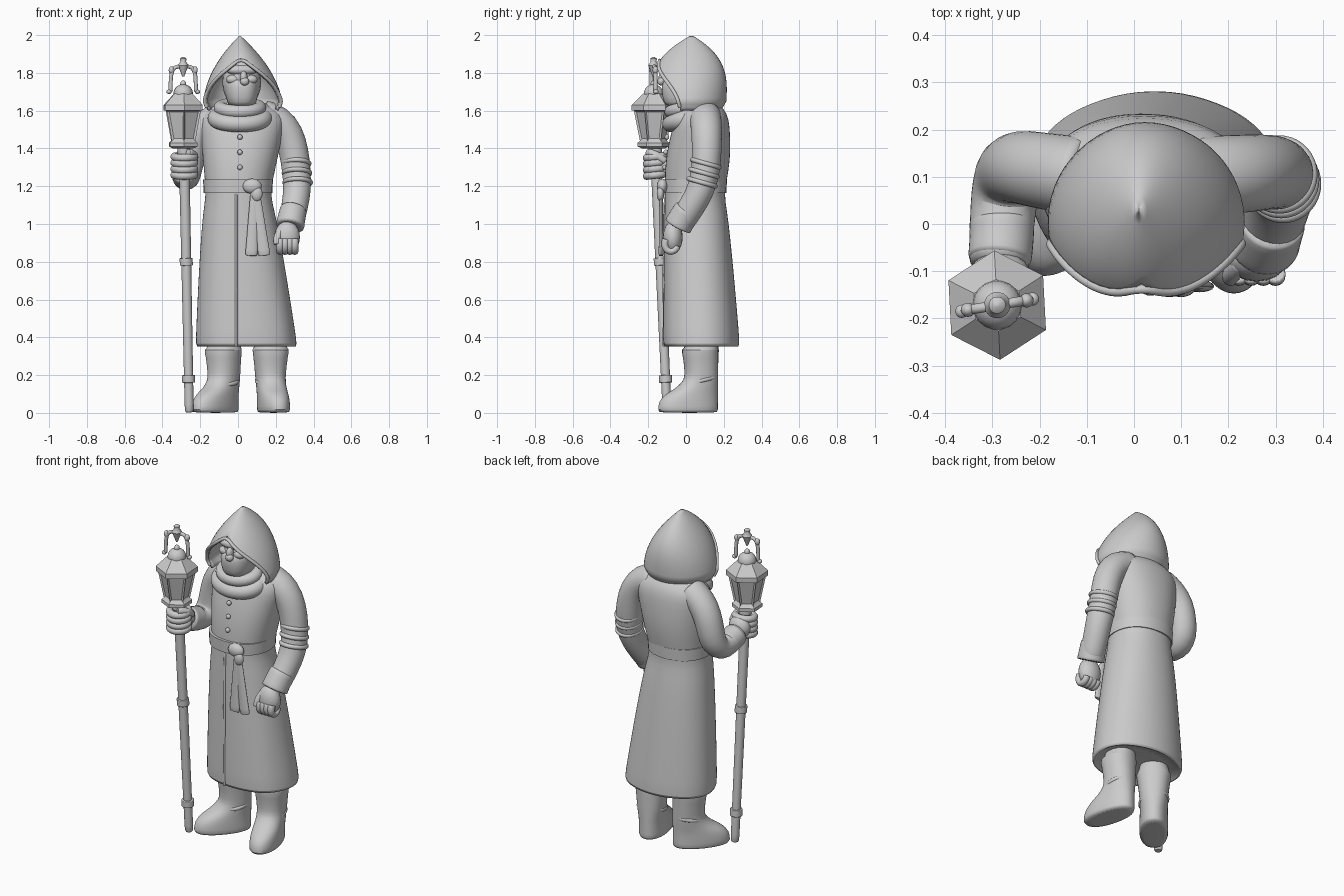
import bpy, bmesh, math
from mathutils import Vector, Matrix
from math import sin, cos, pi, radians

if "Cube" in bpy.data.objects:
    bpy.data.objects.remove(bpy.data.objects["Cube"])

GREY = (.6, .6, .6, 1)
stone = bpy.data.materials.new("stone grey")
stone.use_nodes = True
stone.diffuse_color = GREY
stone.node_tree.nodes["Principled BSDF"].inputs["Base Color"].default_value = GREY


def finish(name, bm, subdivide=1, angle=45):
    """Turn a bmesh into a smooth-shaded object."""
    bmesh.ops.recalc_face_normals(bm, faces=bm.faces)
    mesh = bpy.data.meshes.new(name)
    bm.to_mesh(mesh)
    bm.free()
    mesh.materials.append(stone)
    ob = bpy.data.objects.new(name, mesh)
    bpy.context.collection.objects.link(ob)
    if subdivide:
        smooth = ob.modifiers.new("Smooth", "SUBSURF")
        smooth.levels = smooth.render_levels = subdivide
    bpy.ops.object.select_all(action="DESELECT")
    ob.select_set(True)
    bpy.context.view_layer.objects.active = ob
    bpy.ops.object.shade_smooth_by_angle(angle=radians(angle))
    return ob


def skin(rings, closed=True, caps=True, loop=False):
    """Bridge a row of point rings into a surface."""
    bm = bmesh.new()
    rows = [[bm.verts.new(p) for p in ring] for ring in rings]
    count = len(rows[0])
    for low, high in zip(rows, rows[1:] + rows[:1] if loop else rows[1:]):
        for i in range(count if closed else count - 1):
            j = (i + 1) % count
            bm.faces.new((low[i], low[j], high[j], high[i]))
    if caps:
        bm.faces.new(rows[0])
        bm.faces.new(rows[-1])
    return bm


def ellipse(cx, cy, z, rx, ry, count=32, power=2, wave=0, start=0):
    """Horizontal ring; power squares it off, wave adds cloth folds."""
    ring = []
    for i in range(count):
        a = start + 2 * pi * i / count
        c, s = cos(a), sin(a)
        fold = 1 + wave * (sin(5 * a) + cos(8 * a) / 2)
        ring.append(Vector((cx + rx * fold * math.copysign(abs(c) ** (2 / power), c),
                            cy + ry * fold * math.copysign(abs(s) ** (2 / power), s), z)))
    return ring


def tube(name, points, radius, end=None, loop=False, flat=1, sides=12):
    """Tube through points, tapering from radius to end."""
    path = [Vector(p) for p in points]
    if not loop:  # extra points keep the ends blunt
        path.insert(1, path[0].lerp(path[1], .1))
        path.insert(-1, path[-1].lerp(path[-2], .1))
    size = len(path)
    end = radius if end is None else end
    rings, side, last = [], None, None
    for i, p in enumerate(path):
        before = path[i - 1] if i or loop else p
        after = path[(i + 1) % size] if loop or i < size - 1 else p
        along = (after - before).normalized()
        if side is None:
            guide = Vector((0, 1, 0)) if abs(along.z) > abs(along.y) else Vector((0, 0, 1))
            side = along.cross(guide).normalized()
        else:
            side = last.rotation_difference(along) @ side
        last = along
        up = along.cross(side) * flat
        r = radius + (end - radius) * i / (size - 1)
        turns = [2 * pi * k / sides for k in range(sides)]
        rings.append([p + r * (side * cos(a) + up * sin(a)) for a in turns])
    return finish(name, skin(rings, caps=not loop, loop=loop))


def lathe(name, x, y, profile, sides=18):
    """Round part from (height, radius) pairs."""
    return finish(name, skin([ellipse(x, y, z, r, r, sides) for z, r in profile]), 0)


def ball(name, place, size):
    bm = bmesh.new()
    bmesh.ops.create_uvsphere(bm, u_segments=20, v_segments=12, radius=1)
    ob = finish(name, bm, 0)
    ob.location, ob.scale = place, size
    return ob


def roll(name, cx, cy, z, rx, ry, radius, rise=0):
    """Closed ring of cloth or leather, higher at the back by rise."""
    path = [(p.x, p.y, z + rise * (p.y - cy) / ry) for p in ellipse(cx, cy, z, rx, ry)]
    return tube(name, path, radius, loop=True)


# Long coat: flared skirt, torso, sloping shoulders
HEM, WAIST, SHOULDER = .35, 1.16, 1.56


def skirt_ring(u, z, inset=0):
    flare = u ** .75
    return ellipse(.045 * u, .045 + .035 * flare, z, .17 + .1 * flare - inset,
                   .157 + .047 * flare - inset, power=2.2, wave=.01 * u)


def torso_ring(v):
    return ellipse(.025 * v, .045 + .04 * v, WAIST + (SHOULDER - WAIST) * v, .17 + .06 * v,
                   .157 + .02 * sin(pi * v) - .015 * v, power=2.2)


rings = [skirt_ring(1, HEM + .03, .04), skirt_ring(1, HEM, .015)]
rings += [skirt_ring(1 - i / 8, HEM + (WAIST - HEM) * i / 8) for i in range(8)]
rings += [torso_ring(i / 5) for i in range(6)]
rings += [ellipse(.025, .085, SHOULDER + .045, .19, .12), ellipse(.02, .07, SHOULDER + .1, .09, .08)]
finish("coat", skin(rings))
front = [min(ring, key=lambda p: p.y + abs(p.x) / 2) for ring in rings[2:11]]
tube("coat_front_edge", [(-.01, p.y + .002, p.z) for p in front], .007)
for i in range(3):
    ball("coat_button", (.01, -.113 + .006 * i, 1.3 + .08 * i), (.014, .012, .014))

# Belt with knot and two hanging tails
belt = [ellipse(0, .045, z, .17 + d, .157 + d, power=2.2)
        for z, d in ((1.165, -.02), (1.165, .012), (1.235, .015), (1.235, -.02))]
finish("belt", skin(belt), 0)
ball("belt_knot", (.075, -.125, 1.2), (.05, .03, .04))
ball("belt_knot_fold", (.1, -.135, 1.16), (.03, .02, .04))
for spread in (-.02, .05):
    tail = [(.09 + spread * t, -.132, 1.19 - .36 * t) for t in (0, .3, .6, 1)]
    tube("belt_tail", tail, .02, .036, flat=.4)

# Boots with trouser legs: (height, toe position, half width)
HEEL = .165
boot = [(0, -.15, .075), (.01, -.16, .08), (.06, -.155, .08), (.1, -.12, .078), (.13, -.06, .077), (.17, -.02, .078),
        (.2, -.01, .08), (.3, -.02, .09), (.34, -.03, .1), (.345, 0, .08), (.43, 0, .08)]
for name, x, turn in (("right_boot", -.075, -40), ("left_boot", .172, 13)):
    bm = skin([ellipse(0, (toe + HEEL) / 2 - .075, z, half, (HEEL - toe) / 2, power=2.2)
               for z, toe, half in boot])
    bm.transform(Matrix.Translation((x, .08, 0)) @ Matrix.Rotation(radians(turn), 4, "Z"))
    finish(name, bm)
    roll(name + "_ankle_fold", x, .08, .17, .072, .078, .012, .02)

# Sleeves, cuffs and elbow creases
tube("left_sleeve", [(.13, .1, 1.57), (.215, .105, 1.55), (.27, .11, 1.48), (.297, .11, 1.38), (.31, .105, 1.28),
                     (.315, .08, 1.18), (.3, .03, 1.09), (.28, -.03, 1)], .09, .066, sides=20)
tube("left_cuff", [(.295, .01, 1.08), (.285, -.015, 1.04), (.275, -.045, .985)], .07, .078, sides=20)
for i in range(3):
    roll("left_sleeve_crease", .308 + .004 * i, .105 - .01 * i, 1.32 - .05 * i, .069, .071, .013, -.02)
tube("right_sleeve", [(-.1, .1, 1.56), (-.18, .11, 1.52), (-.23, .12, 1.45), (-.25, .12, 1.36),
                      (-.265, .11, 1.28), (-.275, .06, 1.24), (-.28, 0, 1.25), (-.285, -.09, 1.28)],
     .088, .064, sides=20)
tube("right_cuff", [(-.28, .01, 1.25), (-.28, -.03, 1.26), (-.285, -.08, 1.28)], .07, .068, sides=20)

# Left hand, loosely closed
ball("left_palm", (.26, -.07, .93), (.068, .052, .085))
for i in range(4):
    curl = [(.222 + .026 * i, -.08 - .035 * cos(a), .89 - .04 * sin(a)) for a in (-.8, 0, .8, 1.6, 2.4, 3)]
    tube("left_finger", curl, .023, .018)
tube("left_thumb", [(.23, -.08, .97), (.205, -.105, .93), (.205, -.115, .89)], .024, .018)


# Staff, leaning slightly, with raised bands
def staff_point(z):
    return -.258 - .02 * z, -.1 - .045 * z, z


tube("staff", [staff_point(.2 * i) for i in range(8)], .024, .03)
for height in (.18, .8, 1.39):
    band = [staff_point(height + step) for step in (-.02, -.01, .01, .02)]
    tube("staff_band", band, .036)

# Right hand gripping the staff
gx, gy, gz = staff_point(1.31)
for i in range(4):
    roll("right_finger", gx, gy, gz - .05 + .032 * i, .054, .05, .021, .006)
ball("right_palm", (gx, gy + .05, gz), (.065, .05, .065))
tube("right_thumb", [(gx + .05, gy + .05, gz + .02), (gx + .06, gy, gz + .06), (gx + .02, gy - .045, gz + .07)], .021)

# Six-sided lantern with inset panes and a domed cap
lx, ly, lz = staff_point(1.6)
case = [(1.4, .06), (1.41, .084), (1.43, .084), (1.44, .072), (lz, .104), (lz, .116), (1.63, .116), (1.69, .055)]
bm = skin([ellipse(lx, ly, z, r, r, 6, start=radians(33)) for z, r in case])
bmesh.ops.recalc_face_normals(bm, faces=bm.faces)
panes = [f for f in bm.faces if abs(f.calc_center_median().z - 1.52) < .03]
bmesh.ops.inset_individual(bm, faces=panes, thickness=.014, depth=-.008)
finish("lantern_case", bm, 0, 25)
lathe("lantern_cap", lx, ly, [(1.69 + .05 * sin(a), .052 * cos(a)) for a in (-.2, 0, .3, .6, .9, 1.2, 1.5)])
ball("lantern_finial", (lx, ly, 1.74), (.016, .016, .02))

# Open bracket above the lantern
arch = []
for i in range(17):
    a = pi * i / 16
    reach = .067 * math.copysign(abs(cos(a)) ** .5, cos(a))
    arch.append((lx + reach, ly + reach / 6, 1.7 + .135 * sin(a) ** .5))
tube("lantern_bracket", arch, .011)
for side in (-1, 1):
    ball("bracket_corner", (lx + side * .062, ly + side * .01, 1.815), (.015, .015, .02))
    ball("bracket_scroll", (lx + side * .075, ly + side * .013, 1.7), (.014, .014, .012))
lathe("bracket_knob", lx, ly, [(1.78, .005), (1.84, .028), (1.86, .015), (1.875, .018), (1.885, .005)])

# Pointed hood, its front opening closing towards the top
rings = []
for i in range(25):
    t = min(i / 24, .99)
    gap = radians(max(0, 80 * (1 - (t / .7) ** 2)))
    span = [gap - pi / 2 + (2 * pi - 2 * gap) * k / 36 for k in range(37)]
    tuck = .025 * max(0, 1 - 8 * t)
    rx, ry = .212 * (1 - t ** 2) - tuck, .21 * (1 - t ** 3.5) - tuck
    rings.append([Vector((.028 - .018 * t + rx * cos(a), .03 * t + ry * sin(a), 1.6 + .4 * t)) for a in span])
bm = skin(rings, closed=False, caps=False)
bmesh.ops.remove_doubles(bm, verts=bm.verts, dist=.001)
hood = finish("hood", bm, 0, 60)
cloth = hood.modifiers.new("Cloth", "SOLIDIFY")
cloth.thickness, cloth.offset = .016, -1
edge = rings[1:17]
tube("hood_rim", [ring[0] for ring in edge] + [ring[-1] for ring in reversed(edge)], .01)

# Scarf
roll("scarf_lower", .01, 0, 1.56, .128, .082, .046, .03)
roll("scarf_upper", .01, 0, 1.615, .105, .08, .036, .02)

# Masked face
ball("head", (.02, 0, 1.75), (.103, .115, .135))
ball("brow", (.02, -.085, 1.815), (.085, .035, .028))
mask = [(1.62, .06), (1.64, .078), (1.7, .09), (1.75, .088), (1.775, .07)]
finish("face_mask", skin([ellipse(.02, -.01, z, r, r + .03, power=2.5) for z, r in mask]))
for side in (-1, 1):
    ball("cheek", (.02 + side * .045, -.085, 1.765), (.038, .028, .025))
ball("nose", (.03, -.12, 1.775), (.02, .025, .035))
ball("breather", (.035, -.132, 1.755), (.024, .02, .022))
